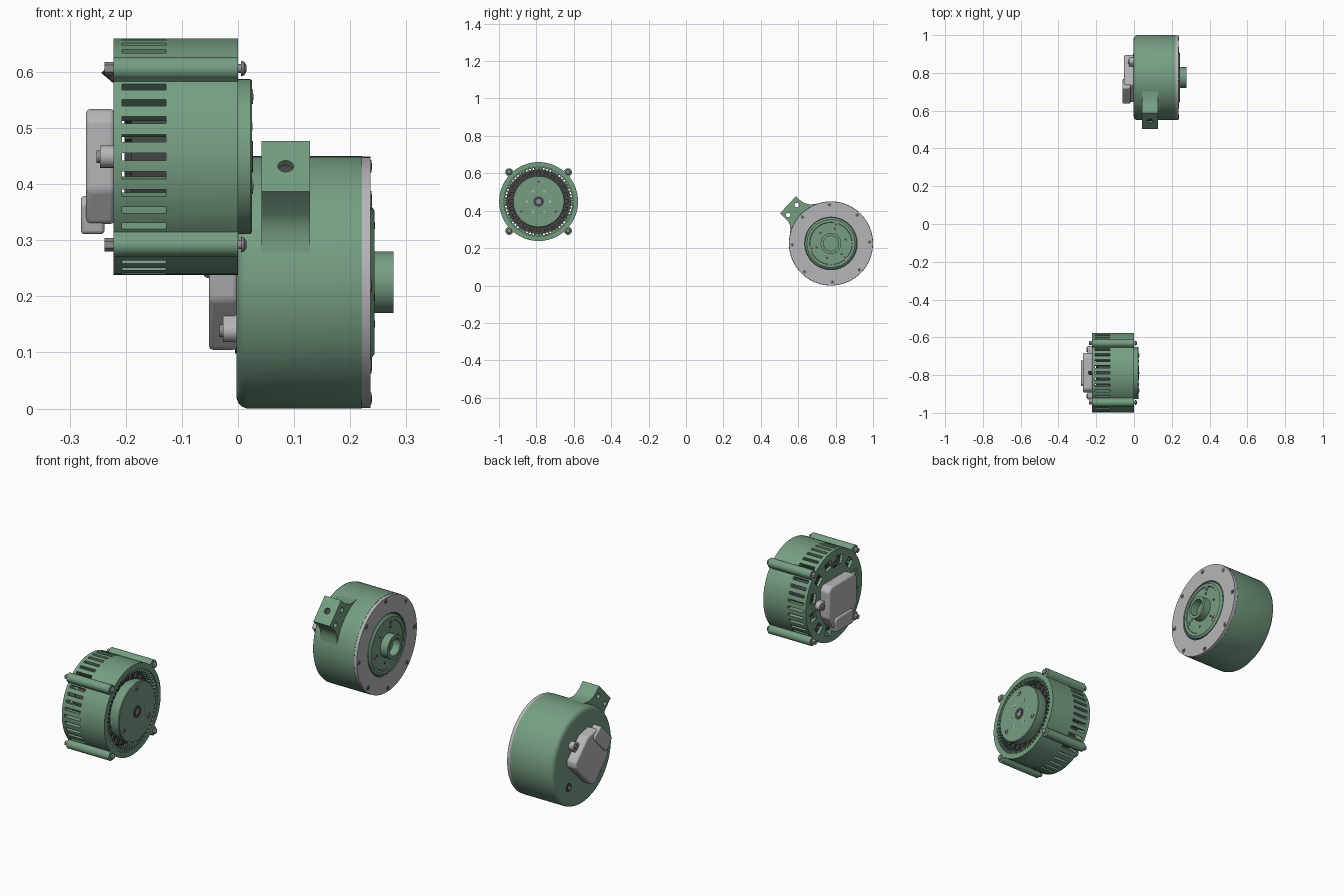
import bpy, bmesh, math
from mathutils import Matrix, Vector

cube = bpy.data.objects.get("Cube")
if cube:
    bpy.data.objects.remove(cube, do_unlink=True)


def material(name, rgb):
    m = bpy.data.materials.new(name)
    m.use_nodes = True
    m.diffuse_color = (*rgb, 1)
    m.node_tree.nodes["Principled BSDF"].inputs["Base Color"].default_value = (*rgb, 1)
    return m


GREEN = material("sage green", (0.18, 0.34, 0.225))
GREY = material("light grey", (0.47, 0.47, 0.49))
STEEL = material("steel grey", (0.27, 0.27, 0.28))
DARK = material("dark grey", (0.06, 0.06, 0.062))
PARTS = []


def finish(name, bm, mat, matrix=Matrix()):
    bmesh.ops.recalc_face_normals(bm, faces=bm.faces)
    bm.transform(matrix)
    mesh = bpy.data.meshes.new(name)
    bm.to_mesh(mesh)
    bm.free()
    mesh.materials.append(mat)
    ob = bpy.data.objects.new(name, mesh)
    bpy.context.collection.objects.link(ob)
    PARTS.append(ob)
    return ob


def lathe(name, profile, mat, matrix, closed=False, steps=72):
    """Revolve (x, radius) points around the local x axis."""
    bm = bmesh.new()
    vs = [bm.verts.new((x, 0, r)) for x, r in profile]
    es = [bm.edges.new(p) for p in zip(vs, vs[1:])]
    if closed:
        es.append(bm.edges.new((vs[-1], vs[0])))
    bmesh.ops.spin(bm, geom=vs + es, cent=(0, 0, 0), axis=(1, 0, 0),
                   angle=math.tau, steps=steps)
    bmesh.ops.remove_doubles(bm, verts=bm.verts, dist=1e-5)
    return finish(name, bm, mat, matrix)


def disc(name, x0, x1, r, mat, matrix, steps=20):
    return lathe(name, [(x0, 0), (x0, r), (x1, r), (x1, 0)], mat, matrix, steps=steps)


def prism(name, points, x0, x1, mat, matrix, bevel=0):
    """Extrude a (y, z) outline along x."""
    bm = bmesh.new()
    face = bm.faces.new([bm.verts.new((x0, y, z)) for y, z in points])
    new = bmesh.ops.extrude_face_region(bm, geom=[face])["geom"]
    bmesh.ops.translate(bm, vec=(x1 - x0, 0, 0),
                        verts=[g for g in new if isinstance(g, bmesh.types.BMVert)])
    ob = finish(name, bm, mat, matrix)
    if bevel:
        mod = ob.modifiers.new("Bevel", 'BEVEL')
        mod.width, mod.segments = bevel, 3
    return ob


def blocks(name, x0, x1, r0, r1, width, angles, mat, matrix):
    """Boxes standing radially around the local x axis, as one mesh."""
    bm = bmesh.new()
    for a in angles:
        m = (Matrix.Rotation(a, 4, 'X')
             @ Matrix.Translation(((x0 + x1) / 2, (r0 + r1) / 2, 0))
             @ Matrix.Diagonal((x1 - x0, r1 - r0, width, 1)))
        bmesh.ops.create_cube(bm, size=1, matrix=m)
    return finish(name, bm, mat, matrix)


def cut(target, cutter):
    cutter.hide_render = True
    mod = target.modifiers.new("Cut", 'BOOLEAN')
    mod.operation, mod.solver, mod.object = 'DIFFERENCE', 'EXACT', cutter
    bpy.context.view_layer.objects.active = target
    bpy.ops.object.modifier_apply(modifier=mod.name)
    PARTS.remove(cutter)
    bpy.data.objects.remove(cutter, do_unlink=True)


def polar(base, r, degrees, x=0):
    a = math.radians(degrees)
    return base @ Matrix.Translation((x, r * math.cos(a), r * math.sin(a)))


def ring_angles(n, start=0):
    return [math.radians(start) + math.tau * i / n for i in range(n)]


def mirrored(half):
    return half + [(-y, z) for y, z in reversed(half)]


def terminal_box(prefix, base):
    """Electronics box with two screw ears, on the face at local x = 0."""
    main = mirrored([(0.085, 0.085), (0.105, 0.065), (0.105, -0.06), (0.065, -0.12)])
    prism(prefix + "_box", main, 0.002, -0.049, GREY, base, 0.008)
    outlet = mirrored([(0.06, -0.07), (0.07, -0.085), (0.06, -0.138)])
    prism(prefix + "_box_outlet", outlet, -0.016, -0.058, GREY, base, 0.006)
    for s in (-1, 1):
        ear = base @ Matrix.Translation((0, s * 0.122, 0))
        disc(prefix + "_box_ear", 0.002, -0.024, 0.02, GREY, ear)
        disc(prefix + "_ear_screw", -0.02, -0.03, 0.011, STEEL, ear)
        arm = [(s * 0.09, -0.02), (s * 0.122, -0.02), (s * 0.122, 0.02), (s * 0.09, 0.02)]
        prism(prefix + "_ear_arm", arm, 0.002, -0.024, GREY, base)


# Vented motor: housing with cooling slots and back windows
A = Matrix.Translation((0, -0.788, 0.449))
housing = lathe("vented_housing", [(-0.222, 0), (-0.222, 0.211), (0, 0.211), (0, 0.186),
                (-0.208, 0.186), (-0.208, 0)], GREEN, A)
slot_angles = [a for i, a in enumerate(ring_angles(40)) if i % 10 != 5]
cut(housing, blocks("slot_cutter", -0.207, -0.128, 0.17, 0.24, 0.013, slot_angles, DARK, A))
cut(housing, blocks("window_cutter", -0.24, -0.2, 0.14, 0.18, 0.045,
                    ring_angles(12, 15), DARK, A))
for deg in (45, 135, 225, 315):
    lug = polar(A, 0.222, deg)
    disc("mounting_lug", -0.222, 0, 0.021, GREEN, lug, 28)
    lathe("lug_bolt", [(0, 0), (0, 0.008), (0.005, 0.008), (0.005, 0.014),
          (0.011, 0.012), (0.015, 0.006), (0.015, 0)], STEEL, lug, steps=20)
    disc("lug_nut", -0.22, -0.238, 0.012, STEEL, lug, 6)
blocks("lug_web", -0.222, 0, 0.188, 0.222, 0.041, ring_angles(4, 45), GREEN, A)

# Stator, windings and inner teeth
lathe("stator_core", [(-0.19, 0.06), (-0.19, 0.172), (-0.04, 0.172), (-0.04, 0.06)],
      DARK, A, True)
blocks("windings", -0.202, -0.025, 0.125, 0.16, 0.022, ring_angles(24), DARK, A)
blocks("inner_teeth", -0.04, -0.002, 0.17, 0.188, 0.009, ring_angles(60), GREEN, A)

# Front rotor plate
lathe("rotor_plate", [(-0.03, 0), (-0.03, 0.13), (-0.012, 0.138), (0.022, 0.138),
      (0.025, 0.135), (0.025, 0)], GREEN, A)
lathe("rotor_hub", [(0.02, 0.014), (0.02, 0.028), (0.027, 0.028), (0.027, 0.014)],
      DARK, A, True, 32)
disc("rotor_bore", 0.02, 0.026, 0.014, STEEL, A)
for i in range(3):
    disc("rotor_bolt", 0.02, 0.027, 0.013, STEEL, polar(A, 0.107, 90 + 120 * i))
    disc("rotor_bolt_socket", 0.02, 0.028, 0.006, DARK, polar(A, 0.107, 90 + 120 * i), 6)
for i in range(6):
    disc("rotor_hole", 0.02, 0.026, 0.007, GREY, polar(A, 0.062, 60 * i), 12)

# Rear fittings of the vented motor
A_back = A @ Matrix.Translation((-0.222, 0, 0))
terminal_box("vented", A_back)
tilt = A_back @ Matrix.Translation((0.004, 0, 0.142)) @ Matrix.Rotation(math.radians(40), 4, 'Y')
disc("cable_plug", 0.01, -0.024, 0.011, DARK, tilt, 16)

# Closed motor: drum, cover ring and output hub
B = Matrix.Translation((0, 0.775, 0.225))
lathe("drum", [(-0.003, 0), (-0.003, 0.204), (0.0, 0.214), (0.006, 0.221), (0.016, 0.225),
      (0.221, 0.225), (0.221, 0)], GREEN, B, steps=96)
lathe("cover_ring", [(0.22, 0.143), (0.22, 0.224), (0.236, 0.224), (0.236, 0.143)],
      GREY, B, True, 96)
disc("ring_gap", 0.215, 0.228, 0.144, DARK, B, 64)
lathe("output_flange", [(0.22, 0), (0.22, 0.138), (0.236, 0.138), (0.243, 0.128),
      (0.243, 0.114), (0.24, 0.112), (0.24, 0)], GREEN, B)
lathe("output_hub", [(0.235, 0.04), (0.235, 0.055), (0.277, 0.055), (0.277, 0.04)],
      GREEN, B, True, 48)
for i in range(8):
    p = polar(B, 0.207, 2 + 45 * i)
    disc("ring_screw", 0.23, 0.238, 0.011, STEEL, p)
    disc("ring_screw_socket", 0.23, 0.239, 0.006, DARK, p, 6)
for i in range(3):
    p = polar(B, 0.105, 75 + 120 * i)
    disc("flange_bolt", 0.235, 0.243, 0.013, STEEL, p)
    disc("flange_bolt_socket", 0.235, 0.244, 0.006, DARK, p, 6)
for i in range(6):
    disc("flange_hole", 0.235, 0.241, 0.006, DARK, polar(B, 0.08, 15 + 60 * i), 12)

# Side bracket with drilled holes
outline = [(0.503, 0.387), (0.588, 0.477), (0.615, 0.452), (0.635, 0.44), (0.665, 0.433),
           (0.72, 0.44), (0.7, 0.33), (0.62, 0.27), (0.556, 0.27), (0.558, 0.3),
           (0.555, 0.325), (0.545, 0.345)]
bracket = prism("bracket", outline, 0.042, 0.128, GREEN, Matrix())
for y, z in ((0.593, 0.43), (0.546, 0.377)):
    cut(bracket, disc("hole_cutter", 0, 0.2, 0.012, DARK, Matrix.Translation((0, y, z))))
outward = Vector((0, -0.73, 0.68)).to_track_quat('X', 'Z').to_matrix().to_4x4()
face_hole = Matrix.Translation((0.085, 0.5455, 0.432)) @ outward
cut(bracket, disc("hole_cutter", -0.03, 0.03, 0.014, DARK, face_hole))
disc("bracket_hole_floor", -0.032, -0.012, 0.014, DARK, face_hole)

# Rear fittings of the closed motor, turned toward the bracket
B_back = B @ Matrix.Translation((-0.003, 0, 0)) @ Matrix.Rotation(math.radians(225), 4, 'X')
terminal_box("closed", B_back)
port = B_back @ Matrix.Translation((0, 0, 0.15))
disc("cable_port", 0.01, -0.002, 0.021, DARK, port, 24)
disc("cable_port_pin", 0.01, -0.004, 0.008, GREY, port, 12)

# Smooth shading on curved surfaces
bpy.ops.object.select_all(action='DESELECT')
for ob in PARTS:
    ob.select_set(True)
bpy.context.view_layer.objects.active = housing
bpy.ops.object.shade_smooth_by_angle(angle=math.radians(32))
